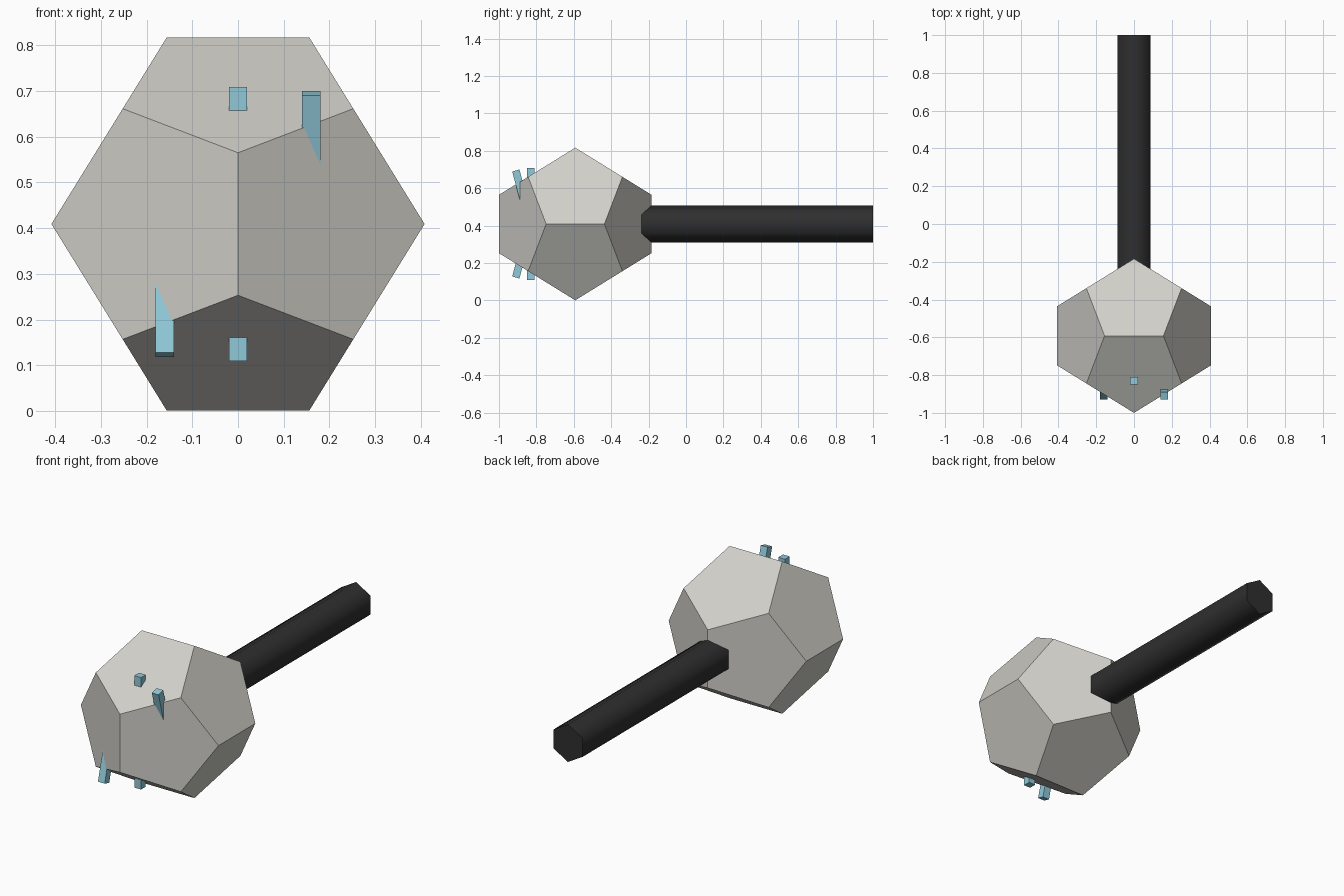
import bpy, bmesh, math
from mathutils import Vector

if "Cube" in bpy.data.objects:
    bpy.data.objects.remove(bpy.data.objects["Cube"], do_unlink=True)


def material(name, rgb):
    mat = bpy.data.materials.new(name)
    mat.use_nodes = True
    color = (*rgb, 1.0)
    mat.diffuse_color = color
    mat.node_tree.nodes["Principled BSDF"].inputs["Base Color"].default_value = color
    return mat


STONE = material("pale stone", (0.64, 0.63, 0.585))
BLUE = material("light blue", (0.28, 0.58, 0.69))
BLACK = material("black grip", (0.028, 0.028, 0.028))

CENTRE = Vector((0, -0.592, 0.409))  # centre of the head
REACH = 0.408                        # head half-width


# Head: regular dodecahedron from the hull of its corner points
def build_head():
    phi = (1 + math.sqrt(5)) / 2
    a, b = REACH / phi, REACH / phi ** 2
    signs = (-1, 1)
    corners = [(i * a, j * a, k * a) for i in signs for j in signs for k in signs]
    for i in signs:
        for j in signs:
            corners += [(0, i * REACH, j * b), (i * b, 0, j * REACH), (i * REACH, j * b, 0)]
    bm = bmesh.new()
    for c in corners:
        bm.verts.new(c)
    bmesh.ops.convex_hull(bm, input=bm.verts[:])
    bmesh.ops.dissolve_limit(bm, angle_limit=math.radians(5), verts=bm.verts[:], edges=bm.edges[:])
    bmesh.ops.recalc_face_normals(bm, faces=bm.faces[:])
    mesh = bpy.data.meshes.new("head")
    bm.to_mesh(mesh)
    bm.free()
    mesh.materials.append(STONE)
    head = bpy.data.objects.new("head", mesh)
    head.location = CENTRE
    bpy.context.collection.objects.link(head)


# Handle: six-sided rod with smooth sides and flat caps
def build_handle(start, end):
    bpy.ops.mesh.primitive_cylinder_add(
        vertices=6, radius=0.1, depth=end - start,
        location=(0, (start + end) / 2, CENTRE.z), rotation=(-math.pi / 2, 0, 0))
    handle = bpy.context.object
    handle.name = "handle"
    handle.data.materials.append(BLACK)
    for face in handle.data.polygons:
        face.use_smooth = len(face.vertices) == 4


# Pegs: square rods pushed through the front of the head
def build_peg(name, location, length, tilt=0.0):
    bpy.ops.mesh.primitive_cube_add(size=1, location=location, rotation=(tilt, 0, 0))
    peg = bpy.context.object
    peg.name = name
    peg.scale = (0.04, 0.04, length)
    peg.data.materials.append(BLUE)


build_head()
build_handle(-0.6, 1.0)
build_peg("centre_peg", (0, -0.83, CENTRE.z), 0.6)

TILT, LENGTH = math.radians(15), 0.26
for side, name in ((1, "upper_left_peg"), (-1, "lower_right_peg")):
    # outer end sits off the head; the rod leans inward from there
    tip = Vector((side * 0.16, -0.91, CENTRE.z + side * 0.286))
    inward = Vector((0, math.sin(TILT), -side * math.cos(TILT)))
    build_peg(name, tip + inward * LENGTH / 2, LENGTH, side * TILT)
